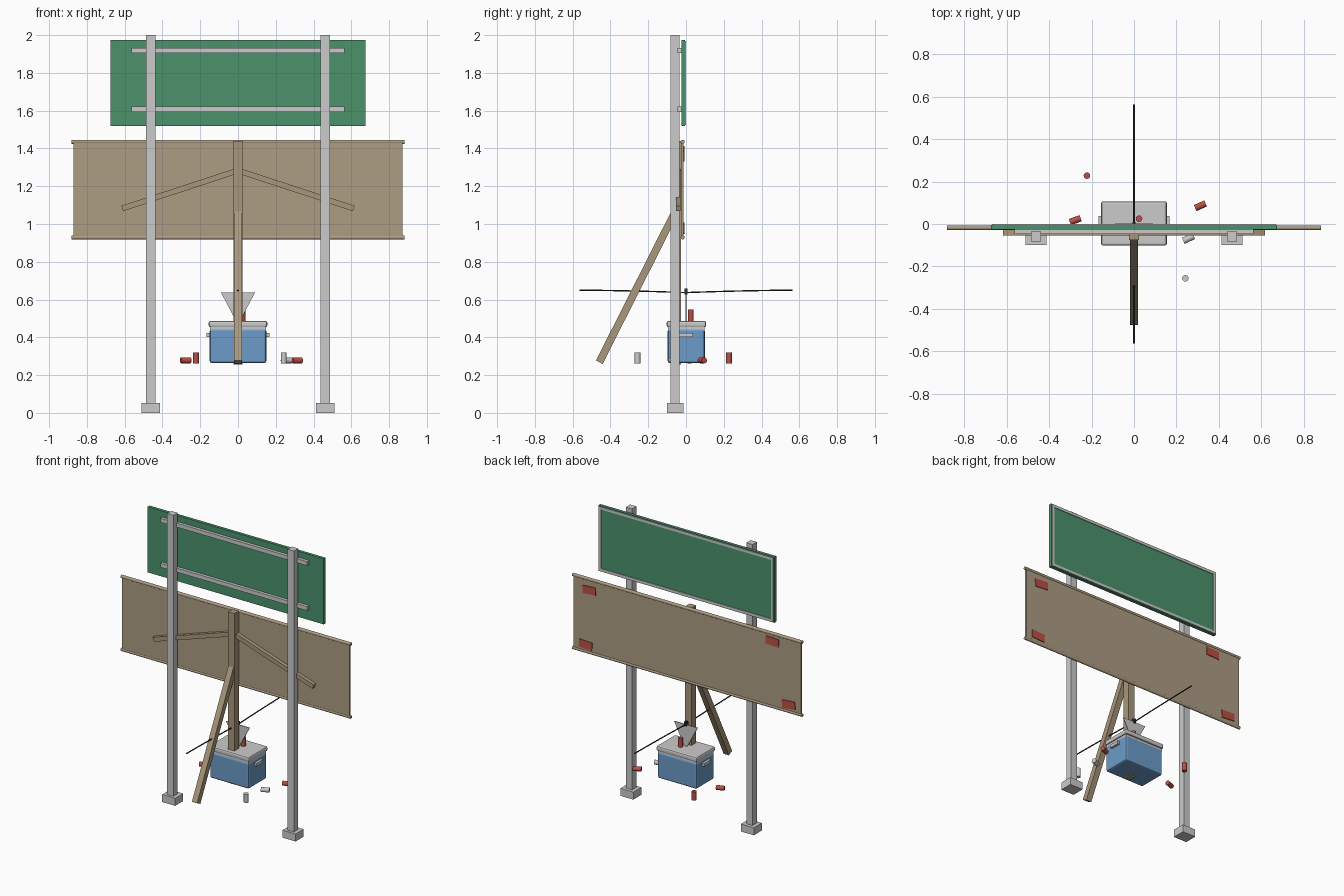
import bpy, bmesh, math
from mathutils import Vector

if "Cube" in bpy.data.objects:
    bpy.data.objects.remove(bpy.data.objects["Cube"])


def mat(name, rgb):
    m = bpy.data.materials.new(name)
    m.diffuse_color = (*rgb, 1)
    m.use_nodes = True
    m.node_tree.nodes["Principled BSDF"].inputs["Base Color"].default_value = m.diffuse_color
    return m


GREEN = mat("sign_green", (0.07, 0.29, 0.15))
TAN = mat("banner_tan", (0.42, 0.34, 0.23))
WOOD = mat("wood", (0.40, 0.31, 0.20))
BLUE = mat("cooler_blue", (0.15, 0.33, 0.58))
RED = mat("can_red", (0.50, 0.08, 0.06))
DARK = mat("dark_wire", (0.03, 0.03, 0.03))


def finish(name, bm, m=None):
    me = bpy.data.meshes.new(name)
    bmesh.ops.recalc_face_normals(bm, faces=bm.faces)
    bm.to_mesh(me)
    bm.free()
    ob = bpy.data.objects.new(name, me)
    bpy.context.collection.objects.link(ob)
    if m:
        me.materials.append(m)
    return ob


def box(name, x, y, z, m=None, bevel=0):
    """Box from (min, max) pairs."""
    bm = bmesh.new()
    bmesh.ops.create_cube(bm, size=1)
    for v in bm.verts:
        v.co = Vector([(r[0] + r[1]) / 2 + c * (r[1] - r[0]) for r, c in zip((x, y, z), v.co)])
    ob = finish(name, bm, m)
    if bevel:
        b = ob.modifiers.new("bevel", "BEVEL")
        b.width, b.segments = bevel, 2
    return ob


def beam(name, a, b, wx, wy, m):
    """Square beam between two points; wx, wy are local cross-section sizes."""
    a, b = Vector(a), Vector(b)
    d = b - a
    ob = box(name, (-wx / 2, wx / 2), (-wy / 2, wy / 2), (-d.length / 2, d.length / 2), m)
    ob.location = (a + b) / 2
    if abs(d.x) > abs(d.y):
        ob.rotation_euler.y = math.atan2(d.x, d.z)
    else:
        ob.rotation_euler.x = -math.atan2(d.y, d.z)
    return ob


def cyl(name, loc, r, length, m=None, rot=(0, 0, 0), sides=12):
    bm = bmesh.new()
    bmesh.ops.create_cone(bm, cap_ends=True, segments=sides, radius1=r, radius2=r, depth=length)
    for f in bm.faces:
        f.smooth = len(f.verts) == 4
    for e in bm.edges:
        e.smooth = not any(len(f.verts) > 4 for f in e.link_faces)
    ob = finish(name, bm, m)
    ob.location, ob.rotation_euler = loc, rot
    return ob


# Sign posts with footings
for s, side in ((-1, "left"), (1, "right")):
    cx = s * 0.462
    box(f"sign_post_{side}", (cx - 0.024, cx + 0.024), (-0.082, -0.035), (0.03, 2.0))
    box(f"post_footing_{side}", (cx - 0.05, cx + 0.05), (-0.1, -0.012), (0, 0.052))

# Green road sign, rails behind it, pale border on the rear face
box("sign_panel", (-0.675, 0.675), (-0.025, -0.004), (1.52, 1.975), GREEN)
for z in (1.607, 1.919):
    box("sign_rail", (-0.563, 0.563), (-0.046, -0.023), (z - 0.014, z + 0.014))
for z in (1.525, 1.952):
    box("sign_border_horizontal", (-0.67, 0.67), (-0.006, 0.001), (z, z + 0.018))
for x in (-0.67, 0.652):
    box("sign_border_vertical", (x, x + 0.018), (-0.006, 0.001), (1.543, 1.952))

# Banner board with rolled edges and tape patches
box("banner_board", (-0.872, 0.872), (-0.026, -0.012), (0.925, 1.438), TAN)
for z in (0.929, 1.435):
    cyl("banner_rolled_edge", (0, -0.018, z), 0.011, 1.762, TAN, (0, math.pi / 2, 0), 10)
for x, z, a in ((0.75, 1.362, 4), (0.777, 0.978, -3), (-0.654, 1.383, -3), (-0.78, 0.978, 4)):
    p = box("tape_patch", (-0.05, 0.05), (-0.003, 0.003), (-0.027, 0.027), RED)
    p.location, p.rotation_euler.y = (x, -0.01, z), math.radians(a)

# Wooden support: upright, raking prop, side arms
box("wood_upright", (-0.024, 0.024), (-0.075, -0.026), (0.255, 1.44), WOOD)
beam("wood_prop", (0, -0.459, 0.268), (0, -0.06, 1.058), 0.04, 0.04, WOOD)
for s in (-1, 1):
    beam("wood_arm", (s * 0.613, -0.041, 1.082), (0, -0.041, 1.283), 0.03, 0.026, WOOD)

# Cooler box
box("cooler_body", (-0.15, 0.15), (-0.097, 0.1), (0.263, 0.445), BLUE, 0.012)
box("cooler_rim", (-0.147, 0.147), (-0.094, 0.097), (0.435, 0.46))
box("cooler_lid", (-0.155, 0.155), (-0.102, 0.107), (0.453, 0.487), None, 0.01)
for s in (-1, 1):
    box("cooler_handle", sorted((s * 0.14, s * 0.167)), (-0.035, 0.038), (0.403, 0.424))

# Triangular plate standing on the lid
bm = bmesh.new()
pts = [(-0.09, 0.637), (0.09, 0.637), (0.008, 0.482), (-0.008, 0.482)]
f = bm.faces.new([bm.verts.new((x, -0.003, z)) for x, z in pts])
ext = bmesh.ops.extrude_face_region(bm, geom=[f])
bmesh.ops.translate(bm, vec=(0, 0.006, 0),
                    verts=[g for g in ext["geom"] if isinstance(g, bmesh.types.BMVert)])
finish("triangle_plate", bm)
box("pivot_block", (-0.008, 0.008), (-0.009, 0.009), (0.628, 0.658), DARK)

# Long thin wire, sagging in the middle
cu = bpy.data.curves.new("sagging_wire", "CURVE")
cu.dimensions = "3D"
cu.bevel_depth, cu.bevel_resolution, cu.use_fill_caps = 0.004, 1, True
sp = cu.splines.new("POLY")
sp.points.add(8)
for i, p in enumerate(sp.points):
    t = i / 4 - 1
    p.co = (0, 0.564 * t, 0.637 + 0.013 * (1.6 * abs(t) - 0.6 * t * t), 1)
cu.materials.append(DARK)
bpy.context.collection.objects.link(bpy.data.objects.new("sagging_wire", cu))

# Drink cans: on the lid, standing, and lying on their sides
for x, y, z, m in ((0.024, 0.025, 0.517, RED), (-0.222, 0.228, 0.291, RED), (0.242, -0.256, 0.291, None)):
    cyl("standing_can", (x, y, z), 0.0155, 0.06, m)
for x, y, a, m in ((-0.277, 0.018, 20, RED), (0.313, 0.086, 24, RED), (0.257, -0.068, 25, None)):
    cyl("lying_can", (x, y, 0.278), 0.0155, 0.054, m, (0, math.pi / 2, math.radians(a)))
